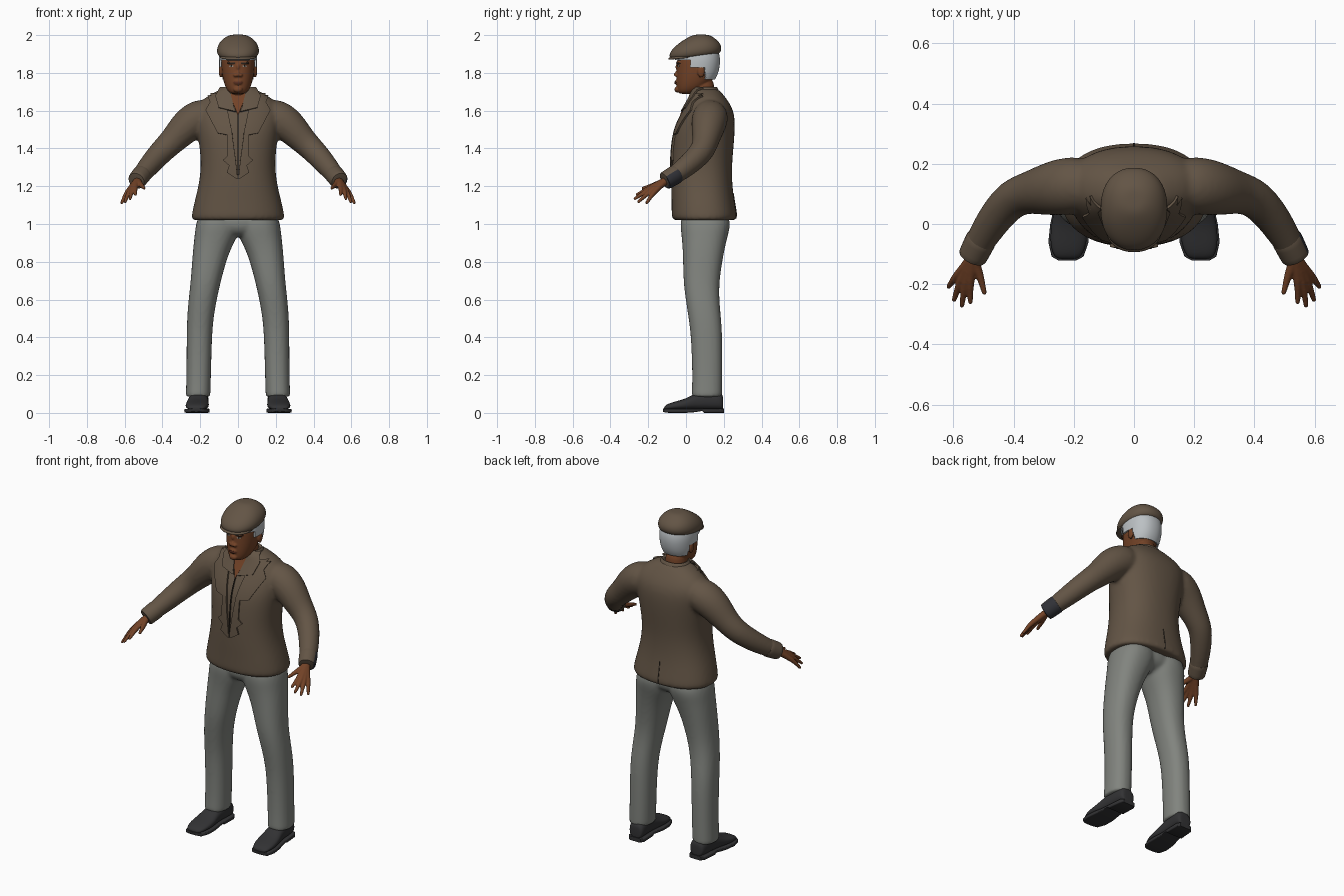
import bpy, bmesh, math
from mathutils import Vector, Matrix
from mathutils.bvhtree import BVHTree

if "Cube" in bpy.data.objects:
    bpy.data.objects.remove(bpy.data.objects["Cube"])


def material(name, r, g, b):
    m = bpy.data.materials.new(name)
    m.use_nodes = True
    m.diffuse_color = (r, g, b, 1)
    bsdf = next(n for n in m.node_tree.nodes if n.type == 'BSDF_PRINCIPLED')
    bsdf.inputs["Base Color"].default_value = (r, g, b, 1)
    bsdf.inputs["Roughness"].default_value = 0.8
    return m


BROWN = material("brown cloth", .125, .09, .06)
SEAM = material("dark seam", .04, .03, .022)
GREY = material("grey trousers", .22, .23, .21)
SKIN = material("dark skin", .17, .055, .02)
LIP = material("lip", .11, .032, .017)
HAIR = material("white hair", .5, .53, .55)
LEATHER = material("black leather", .032, .032, .034)
SLATE = material("slate cuff", .03, .031, .038)
EYE = material("eye white", .3, .26, .22)


def ellipse(n, p):
    # Unit superellipse; a higher power is squarer
    for i in range(n):
        a = math.tau * i / n
        c, s = math.cos(a), math.sin(a)
        yield math.copysign(abs(c) ** (2 / p), c), math.copysign(abs(s) ** (2 / p), s)


def loft(bm, rings):
    rows = [[bm.verts.new(v) for v in r] for r in rings]
    n = len(rows[0])
    for a, b in zip(rows, rows[1:]):
        for i in range(n):
            j = (i + 1) % n
            bm.faces.new((a[i], a[j], b[j], b[i]))
    bm.faces.new(rows[0][::-1])
    bm.faces.new(rows[-1])


def stack(bm, rows, p=2.2, n=28):
    # Horizontal sections: z, x min, x max, y min, y max
    loft(bm, [[((x0 + x1) / 2 + u * (x1 - x0) / 2, (y0 + y1) / 2 + v * (y1 - y0) / 2, z)
               for u, v in ellipse(n, p)] for z, x0, x1, y0, y1 in rows])


def symmetric(rows, grow=0):
    return [(z, -h - grow, h + grow, a - grow, b + grow) for z, h, a, b in rows]


def tube(bm, path, side=1, n=16):
    # Round limb along points with a radius at each
    pts = [Vector((x * side, y, z)) for x, y, z, r in path]
    rings = []
    for i, p in enumerate(pts):
        t = pts[min(i + 1, len(pts) - 1)] - pts[max(i - 1, 0)]
        q = t.to_track_quat('Z', 'Y')
        rings.append([p + q @ Vector((u, v, 0)) * path[i][3] for u, v in ellipse(n, 2)])
    loft(bm, rings)


def ball(bm, loc, size):
    bmesh.ops.create_uvsphere(bm, u_segments=20, v_segments=12, radius=1,
                              matrix=Matrix.Translation(loc) @ Matrix.Diagonal((*size, 1)))


def finish(name, bm, mat, subsurf=0, voxel=0, smooth=0, solid=0):
    bmesh.ops.recalc_face_normals(bm, faces=bm.faces[:])
    mesh = bpy.data.meshes.new(name)
    bm.to_mesh(mesh)
    bm.free()
    o = bpy.data.objects.new(name, mesh)
    bpy.context.collection.objects.link(o)
    if subsurf:
        o.modifiers.new("round", 'SUBSURF').levels = subsurf
    if voxel:
        m = o.modifiers.new("merge", 'REMESH')
        m.mode, m.voxel_size = 'VOXEL', voxel
    if smooth:
        m = o.modifiers.new("soften", 'SMOOTH')
        m.factor, m.iterations = .5, smooth
    if solid:
        m = o.modifiers.new("thickness", 'SOLIDIFY')
        m.thickness, m.offset = solid, 0
    bpy.context.view_layer.update()
    baked = bpy.data.meshes.new_from_object(o.evaluated_get(bpy.context.evaluated_depsgraph_get()))
    o.modifiers.clear()
    o.data = baked
    baked.materials.clear()
    baked.materials.append(mat)
    baked.shade_smooth()
    baked.set_sharp_from_angle(angle=math.radians(50))
    return o


def surface(o):
    return BVHTree.FromPolygons([v.co for v in o.data.vertices],
                                [p.vertices[:] for p in o.data.polygons])


def panel(name, tree, rows, mat, side=1, lift=.004, solid=.008, back=False, cols=8, steps=4):
    # Cloth plate laid over a surface; rows are z, inner x, outer x
    bm = bmesh.new()
    d = -1 if back else 1
    grid = []
    for k in range((len(rows) - 1) * steps + 1):
        i = min(k // steps, len(rows) - 2)
        z, a, b = Vector(rows[i]).lerp(Vector(rows[i + 1]), k / steps - i)
        line = []
        for c in range(cols + 1):
            x = side * (a + (b - a) * c / cols)
            hit, nor = tree.ray_cast(Vector((x, -d, z)), Vector((0, d, 0)))[:2]
            if hit is None:
                hit, nor = tree.find_nearest(Vector((x, .03, z)))[:2]
            line.append(bm.verts.new(hit + nor * lift))
        grid.append(line)
    for r, s in zip(grid, grid[1:]):
        for c in range(cols):
            bm.faces.new((r[c], r[c + 1], s[c + 1], s[c]))
    return finish(name, bm, mat, solid=solid)


# Jacket: body and sleeves merged into one cloth surface
body = [(1.02, .2, -.03, .225), (1.02, .245, -.07, .265), (1.035, .247, -.076, .27),
        (1.06, .244, -.077, .268), (1.12, .231, -.077, .257), (1.2, .21, -.079, .246),
        (1.3, .196, -.078, .243), (1.4, .203, -.073, .252), (1.5, .218, -.06, .26),
        (1.58, .228, -.02, .258), (1.63, .215, .008, .238), (1.67, .175, .03, .21),
        (1.7, .12, .04, .185), (1.72, .08, .045, .165)]
sleeve = [(.12, .13, 1.58, .08), (.2, .13, 1.57, .1), (.27, .118, 1.525, .094),
          (.34, .105, 1.445, .073), (.405, .09, 1.385, .067), (.47, .01, 1.31, .059),
          (.515, -.065, 1.255, .049), (.535, -.105, 1.232, .046)]
bm = bmesh.new()
stack(bm, symmetric(body), 2.3)
for s in (1, -1):
    tube(bm, sleeve, s)
jacket = finish("jacket", bm, BROWN, 2, .011, 5)
cloth = surface(jacket)

# Lapels with a stepped edge, collar flaps, open neck and seams
lapel = [(1.685, .085, .16), (1.64, .07, .145), (1.6, .055, .168), (1.48, .03, .105),
         (1.47, .03, .055), (1.36, .015, .055), (1.338, .012, .078), (1.31, .009, .046),
         (1.272, .005, .058), (1.24, .002, .01)]
flap = [(1.71, .04, .09), (1.67, .035, .115), (1.61, .02, .1), (1.59, .01, .02)]
for s, label in ((1, "left"), (-1, "right")):
    panel(label + "_lapel", cloth, lapel, BROWN, s, solid=.012)
    panel(label + "_collar_flap", cloth, flap, BROWN, s, lift=.012, solid=.01)
panel("open_neck", cloth, [(1.705, -.045, .045), (1.66, -.036, .036), (1.575, -.002, .002)],
      SKIN, lift=.009, solid=.006)
panel("front_seam", cloth, [(1.575, -.002, .002), (1.24, -.002, .002)], SEAM,
      lift=.006, solid=.008, cols=1, steps=20)
panel("back_vent", cloth, [(1.16, -.002, .002), (1.03, -.003, .003)], SEAM,
      lift=.001, solid=.004, back=True, cols=1, steps=10)
bm = bmesh.new()
stack(bm, symmetric([(1.675, .1, .025, .185), (1.7, .092, .03, .178), (1.725, .079, .038, .165),
                     (1.728, .072, .042, .16), (1.705, .065, .045, .15)]))
finish("collar", bm, BROWN, 1)

# Cuffs: the left one has a slate underside
for s, label in ((1, "left"), (-1, "right")):
    bm = bmesh.new()
    tube(bm, [(.504, -.045, 1.268, .049), (.507, -.05, 1.265, .053), (.522, -.08, 1.247, .051),
              (.537, -.11, 1.229, .05), (.539, -.114, 1.227, .045)], s)
    cuff = finish(label + "_cuff", bm, BROWN, 1)
    if s == 1:
        cuff.data.materials.append(SLATE)
        for f in cuff.data.polygons:
            f.material_index = int(f.normal.dot(Vector((.5, .5, -.7))) > .15)

# Hands: wrist, palm and fingers merged
knuckles = [(.512, -.17, 1.205), (.545, -.195, 1.19), (.562, -.2, 1.18),
            (.578, -.193, 1.17), (.592, -.175, 1.163)]
tips = [(.495, -.235, 1.188), (.543, -.266, 1.152), (.572, -.277, 1.13),
        (.599, -.257, 1.113), (.618, -.212, 1.106)]
for s, label in ((1, "left"), (-1, "right")):
    bm = bmesh.new()
    for k, t in zip(knuckles, tips):
        k, t = Vector(k), Vector(t)
        tube(bm, [(.52, -.07, 1.25, .022), (.535, -.115, 1.226, .02), (*k, .015),
                  (*k.lerp(t, .5), .0105), (*k.lerp(t, .9), .009), (*t, .007)], s, 10)
    finish(label + "_hand", bm, SKIN, 1, .004, 3)

# Trousers: hips and two legs merged
legs = [(1.07, -.01, .2, -.02, .22), (1, -.01, .224, -.032, .238), (.94, -.002, .23, -.024, .222),
        (.85, .05, .24, -.016, .2), (.7, .09, .25, -.015, .176), (.6, .113, .262, -.002, .176),
        (.5, .13, .27, .014, .186), (.4, .138, .272, .027, .193), (.2, .143, .273, .034, .193),
        (.1, .146, .276, .03, .192), (.085, .147, .276, .03, .191), (.085, .16, .26, .05, .17)]
bm = bmesh.new()
for s in (1, -1):
    stack(bm, [(z, *sorted((a * s, b * s)), c, d) for z, a, b, c, d in legs], 2.3)
stack(bm, symmetric([(1.07, .19, -.02, .21), (1, .222, -.03, .23), (.955, .15, -.012, .2),
                     (.93, .07, .03, .14)]))
finish("trousers", bm, GREY, 2, .01, 4)

# Shoes: sections along y of half width, bottom and top
upper = [(-.117, .03, .015, .03), (-.105, .048, .015, .045), (-.06, .062, .015, .06),
         (0, .061, .015, .075), (.04, .054, .015, .1), (.1, .05, .015, .118),
         (.17, .05, .015, .118), (.192, .042, .015, .1), (.197, .03, .02, .08)]
sole = [(-.121, .03, .006, .022), (-.108, .053, .001, .022), (-.06, .067, 0, .022),
        (0, .064, 0, .022), (.05, .056, .004, .022), (.085, .054, .01, .022),
        (.095, .054, 0, .024), (.18, .052, 0, .024), (.2, .038, 0, .024)]
for s, label in ((1, "left"), (-1, "right")):
    for part, rows, p in (("shoe", upper, 2.4), ("sole", sole, 7)):
        bm = bmesh.new()
        loft(bm, [[(s * (.214 - .06 * y) + u * w, y, (a + b) / 2 + v * (b - a) / 2)
                   for u, v in ellipse(24, p)] for y, w, a, b in rows])
        finish(label + "_" + part, bm, LEATHER, 2 if part == "shoe" else 0)

# Head with neck, nose, brow, lips and ears merged
skull = [(1.688, .028, -.03, .03), (1.697, .05, -.044, .06), (1.73, .07, -.05, .115),
         (1.78, .083, -.05, .153), (1.83, .088, -.048, .166), (1.88, .09, -.046, .17),
         (1.93, .08, -.03, .155), (1.96, .05, .01, .11)]
bm = bmesh.new()
stack(bm, symmetric(skull), 2.25)
stack(bm, symmetric([(1.62, .075, .02, .16), (1.7, .06, .022, .15), (1.78, .06, .02, .15)]))
tube(bm, [(0, -.04, 1.85, .011), (0, -.05, 1.825, .011), (0, -.056, 1.795, .014), (0, -.05, 1.78, .01)])
ball(bm, (0, -.047, 1.712), (.024, .014, .016))
ball(bm, (0, -.05, 1.75), (.024, .01, .013))
for s in (1, -1):
    ball(bm, (s * .014, -.05, 1.788), (.011, .012, .009))
    ball(bm, (s * .034, -.042, 1.855), (.026, .01, .008))
    ball(bm, (s * .091, .08, 1.808), (.011, .02, .033))
head = finish("head", bm, SKIN, 2, .0045, 3)
face = surface(head)

# Painted face details
panel("mouth", face, [(1.754, -.018, .018), (1.749, -.024, .024), (1.743, -.012, .012)],
      LIP, lift=.001, solid=.004)
for s, label in ((1, "left"), (-1, "right")):
    panel(label + "_eye", face, [(1.841, .029, .04), (1.836, .022, .047), (1.831, .028, .041)],
          EYE, s, lift=.001, solid=.003)
    panel(label + "_iris", face, [(1.841, .031, .038), (1.831, .031, .038)],
          SEAM, s, lift=.002, solid=.004)
    panel(label + "_brow", face, [(1.856, .018, .05), (1.849, .015, .056)],
          SEAM, s, lift=.001, solid=.003)

# Hair: a shell over the skull, trimmed around the face and ears
bm = bmesh.new()
stack(bm, symmetric(skull, .008), 2.25)
shell = finish("hair", bm, HAIR, 2)
bm = bmesh.new()
bm.from_mesh(shell.data)
bpy.data.objects.remove(shell)
bare = []
for f in bm.faces:
    c = f.calc_center_median()
    covered = c.z > 1.868 or (c.y > .025 and c.z > 1.83) or (c.y > .1 and c.z > 1.765)
    if not covered:
        bare.append(f)
bmesh.ops.delete(bm, geom=bare, context='FACES')
finish("hair", bm, HAIR, solid=.01)

# Flat cap: a dome that dips to the front, over a short brim
bm = bmesh.new()
stack(bm, symmetric([(1.887, .08, -.05, .16), (1.886, .1, -.08, .178), (1.904, .112, -.092, .187),
                     (1.93, .112, -.078, .189), (1.96, .1, -.035, .179), (1.985, .075, .005, .152),
                     (2, .045, .035, .125), (2.003, .02, .06, .1)]))
for v in bm.verts:
    v.co.z += .12 * (v.co.y - .05) * max(0, 1.96 - v.co.z) / .07
finish("cap", bm, BROWN, 2)
bm = bmesh.new()
stack(bm, symmetric([(1.874, .085, -.08, .08), (1.872, .096, -.094, .09),
                     (1.884, .098, -.096, .09), (1.889, .085, -.08, .08)]))
for v in bm.verts:
    v.co.z += .1 * (v.co.y + .05)
finish("cap_brim", bm, BROWN, 1)
